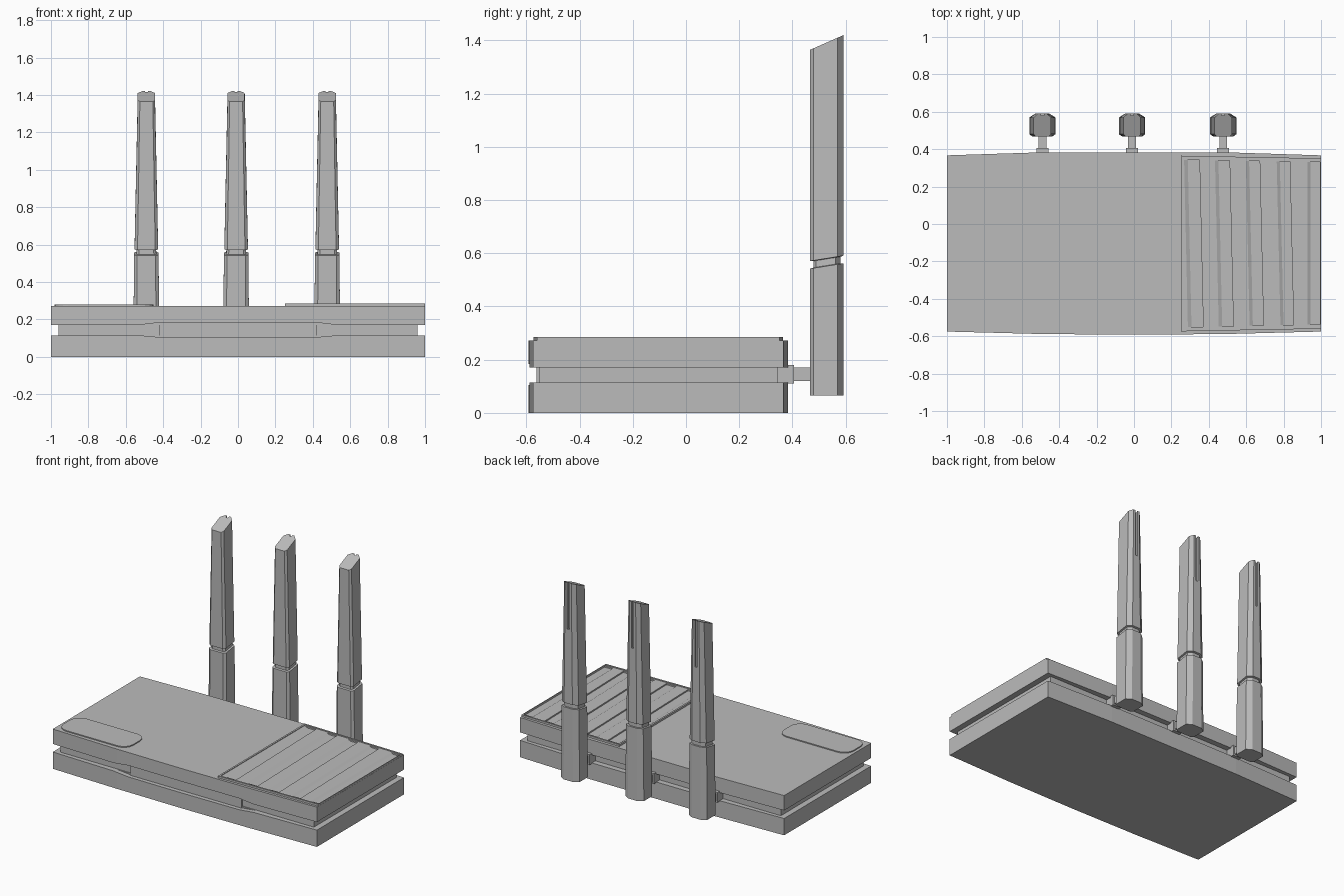
import bpy
import bmesh
from mathutils import Vector

cube = bpy.data.objects.get("Cube")
if cube:
    bpy.data.objects.remove(cube, do_unlink=True)

grey = bpy.data.materials.new("plain grey")
grey.use_nodes = True
COLOUR = (0.5, 0.5, 0.5, 1)
grey.diffuse_color = COLOUR
grey.node_tree.nodes["Principled BSDF"].inputs["Base Color"].default_value = COLOUR


def loft(name, rings):
    """Closed solid through matching rings of points."""
    bm = bmesh.new()
    loops = [[bm.verts.new(p) for p in ring] for ring in rings]
    n = len(loops[0])
    bm.faces.new(loops[0])
    bm.faces.new(loops[-1])
    for a, b in zip(loops, loops[1:]):
        for i in range(n):
            j = (i + 1) % n
            bm.faces.new((a[i], a[j], b[j], b[i]))
    bmesh.ops.recalc_face_normals(bm, faces=bm.faces)
    mesh = bpy.data.meshes.new(name)
    bm.to_mesh(mesh)
    bm.free()
    mesh.materials.append(grey)
    obj = bpy.data.objects.new(name, mesh)
    bpy.context.collection.objects.link(obj)
    return obj


def prism(name, outline, z0, z1):
    return loft(name, [[(x, y, z) for x, y in outline] for z in (z0, z1)])


def box(name, x0, x1, y0, y1, z0, z1):
    return prism(name, [(x0, y0), (x1, y0), (x1, y1), (x0, y1)], z0, z1)


def cut(obj, cutter):
    cutter.hide_render = True
    mod = obj.modifiers.new("cut", "BOOLEAN")
    mod.operation = "DIFFERENCE"
    mod.solver = "EXACT"
    mod.object = cutter
    bpy.context.view_layer.objects.active = obj
    bpy.ops.object.modifier_apply(modifier=mod.name)
    bpy.data.objects.remove(cutter, do_unlink=True)


# Body: two bowed slabs around a recessed core
half = [(0, -0.592), (0.5, -0.588), (1, -0.575), (1, 0.367), (0.5, 0.383)]
outline = half + [(-x, y) for x, y in reversed(half[1:])]
lower_slab = prism("lower_slab", outline, 0, 0.115)
upper_slab = prism("upper_slab", outline, 0.17, 0.272)
box("core", -0.96, 0.96, -0.55, 0.345, 0.1, 0.18)
box("front_panel", -0.42, 0.42, -0.562, -0.54, 0.1, 0.19)

# Flared opening in the front seam
flare = [(-0.53, 0.17), (-0.42, 0.183), (0.42, 0.183), (0.53, 0.17),
         (0.53, 0.115), (0.42, 0.105), (-0.42, 0.105), (-0.53, 0.115)]
for slab in (lower_slab, upper_slab):
    cut(slab, loft("flare_cutter", [[(x, y, z) for x, z in flare] for y in (-0.65, -0.556)]))

# Rounded badge plate
plate = box("badge_plate", -0.98, -0.453, -0.557, -0.343, 0.268, 0.279)
bm = bmesh.new()
bm.from_mesh(plate.data)
edges = [e for e in bm.edges if abs(e.verts[0].co.z - e.verts[1].co.z) > 0.005]
bmesh.ops.bevel(bm, geom=edges, offset=0.07, segments=4, profile=0.5, affect="EDGES")
bm.to_mesh(plate.data)
bm.free()

# Vent panel with a thin raised rim and sloping louvre slots
vent = prism("vent_panel", [(0.25, -0.574), (0.999, -0.56), (0.999, 0.351), (0.25, 0.365)], 0.25, 0.285)
cut(vent, prism("rim_cutter", [(0.262, -0.562), (0.99, -0.549), (0.99, 0.341), (0.262, 0.353)], 0.281, 0.3))
for i in range(5):
    x = 0.268 + 0.165 * i
    shear = 0.02 if i < 4 else 0
    rings = []
    for y, dx in ((-0.55 + 0.003 * i, shear), (0.343 - 0.003 * i, 0)):
        w = 0.082 - 0.004 * i
        rings.append([(x + dx + a, y, z) for a, z in
                      ((0, 0.3), (0, 0.281), (w * 0.5, 0.262), (w, 0.262), (w, 0.3))])
    cut(vent, loft("slot_cutter", rings))

# Antenna cross-section: (x fraction of half width, y)
half_section = [(0.75, 0.467), (1, 0.48), (1, 0.57), (0.5, 0.592)]
section = half_section + [(-x, y) for x, y in reversed(half_section)]


def ring(cx, width, z, slope=0.0, shrink=1.0):
    points = []
    for x, y in section:
        y = 0.53 + (y - 0.53) * shrink
        points.append(Vector((cx + x * width * shrink, y, z + slope * (y - 0.467))))
    return points


for side, cx in (("right", -0.49), ("middle", -0.01), ("left", 0.477)):
    box(side + "_hinge_block", cx - 0.032, cx + 0.032, 0.34, 0.406, 0.11, 0.18)
    box(side + "_hinge_arm", cx - 0.021, cx + 0.021, 0.4, 0.48, 0.12, 0.17)
    antenna = loft(side + "_antenna", [
        ring(cx, 0.07, 0.065),
        ring(cx, 0.065, 0.542, 0.16),
        ring(cx, 0.065, 0.544, 0.16, 0.82),
        ring(cx, 0.063, 0.569, 0.16, 0.82),
        ring(cx, 0.063, 0.571, 0.16),
        ring(cx, 0.046, 1.365, 0.44),
    ])
    # Fine slit down the upper back
    cut(antenna, box("slit_cutter", cx - 0.008, cx + 0.008, 0.58, 0.62, 1.1, 1.5))
